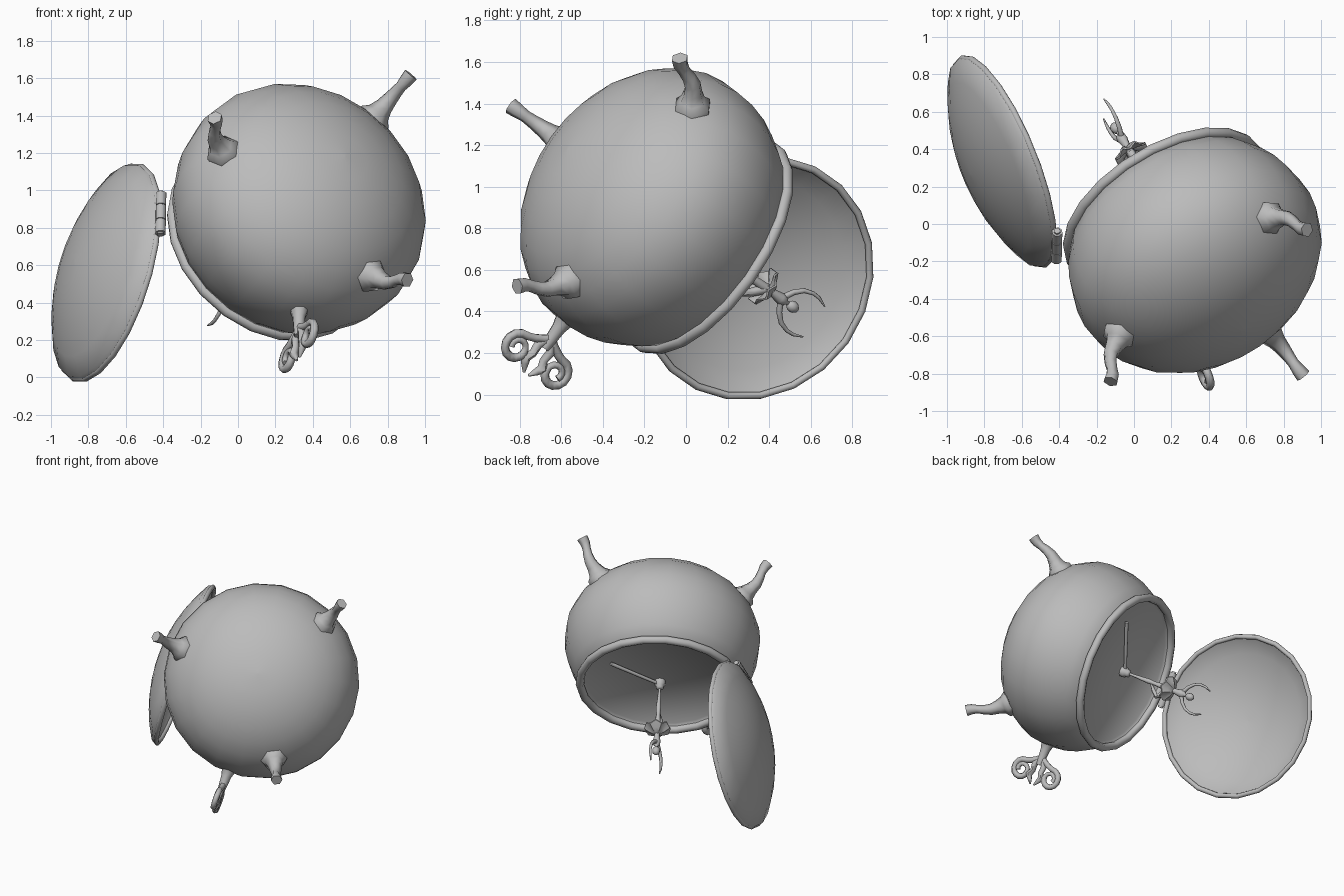
import bpy, bmesh, math
from mathutils import Vector, Matrix

if "Cube" in bpy.data.objects:
    bpy.data.objects.remove(bpy.data.objects["Cube"])

grey = bpy.data.materials.new("plain grey")
grey.diffuse_color = (0.5, 0.5, 0.5, 1)
grey.use_nodes = True
grey.node_tree.nodes["Principled BSDF"].inputs["Base Color"].default_value = grey.diffuse_color

# Tilted box frame: local z runs out of the opening, local x points to the hinge
AXIS = Vector((-0.453, 0.730, -0.512)).normalized()
HINGE = Vector((-0.889, -0.361, 0.273))
HINGE = (HINGE - AXIS * HINGE.dot(AXIS)).normalized()
SIDE = AXIS.cross(HINGE)
FRAME = Matrix((HINGE, SIDE, AXIS)).transposed().to_4x4()
FRAME.translation = (0.563, -0.553, 1.17)


def finish(name, bm, matrix=Matrix(), angle=60):
    bmesh.ops.remove_doubles(bm, verts=bm.verts, dist=1e-5)
    bmesh.ops.recalc_face_normals(bm, faces=bm.faces)
    bm.transform(FRAME @ matrix)
    for f in bm.faces:
        f.smooth = True
    for e in bm.edges:
        if len(e.link_faces) == 2 and e.calc_face_angle(0) > math.radians(angle):
            e.smooth = False
    me = bpy.data.meshes.new(name)
    bm.to_mesh(me)
    bm.free()
    me.materials.append(grey)
    ob = bpy.data.objects.new(name, me)
    bpy.context.collection.objects.link(ob)
    return ob


def bridge(bm, rings):
    for a, b in zip(rings, rings[1:]):
        n = len(a)
        for i in range(n):
            bm.faces.new((a[i], a[(i + 1) % n], b[(i + 1) % n], b[i]))


def lathe(name, profile, segs=22, matrix=Matrix(), wave=0.0, closed=False):
    """Spin (radius, height) points around z; wave ruffles the wide rings."""
    bm = bmesh.new()
    rings = []
    for r, z in profile:
        r = max(r, 1e-4)
        rings.append([bm.verts.new((r * math.cos(2 * math.pi * i / segs),
                                    r * math.sin(2 * math.pi * i / segs),
                                    z + wave * r * (-1) ** i)) for i in range(segs)])
    if closed:
        rings.append(rings[0])
    bridge(bm, rings)
    if not closed:
        bm.faces.new(rings[0])
        bm.faces.new(rings[-1])
    return finish(name, bm, matrix)


def tube(name, path, radii, sides=6, matrix=Matrix(), angle=62):
    """Sweep a polygon with changing radius along a path."""
    bm = bmesh.new()
    pts = [Vector(p) for p in path]
    if not isinstance(radii, (list, tuple)):
        radii = [radii] * len(pts)
    rings, ref = [], None
    for i, p in enumerate(pts):
        t = (pts[min(i + 1, len(pts) - 1)] - pts[max(i - 1, 0)]).normalized()
        if ref is None:
            ref = t.orthogonal()
        ref = (ref - t * ref.dot(t)).normalized()
        bi = t.cross(ref)
        rings.append([bm.verts.new(p + radii[i] * (ref * math.cos(2 * math.pi * k / sides)
                      + bi * math.sin(2 * math.pi * k / sides))) for k in range(sides)])
    bridge(bm, rings)
    bm.faces.new(rings[0])
    bm.faces.new(rings[-1])
    return finish(name, bm, matrix, angle)


def ring(name, radius, minor, matrix, segs=22):
    prof = [(radius + minor * math.cos(k * math.pi / 4), minor * math.sin(k * math.pi / 4))
            for k in range(8)]
    return lathe(name, prof, segs, matrix, closed=True)


# Box body: flattened bowl below the belly, longer shoulder above it
R, MID = 0.70, 0.50
body = [(R * math.sin(a), MID - 0.525 * math.cos(a))
        for a in (math.pi / 2 * k / 8 for k in range(9))]
body += [(R * math.sqrt(1 - ((t - MID) / 0.64) ** 2), t) for t in (0.6, 0.7, 0.79, 0.87)]
lathe("box_body", body + [(0.55, 0.88), (0.535, 0.86), (0, 0.86)])
ring("box_rim", 0.573, 0.03, Matrix.Translation((0, 0, 0.89)))

# Dome lid standing open: short upright lip, shallow dome, rolled edge
LID = Matrix.Translation((0.635, 0, 1.53)) @ Matrix.Rotation(math.pi / 2, 4, 'Y')


def cap(radius, depth, base):
    rho = (radius ** 2 + depth ** 2) / (2 * depth)
    return [(radius * k / 6, math.sqrt(rho ** 2 - (radius * k / 6) ** 2) - rho + depth + base)
            for k in range(7)]


lathe("lid_shell", cap(0.592, 0.165, 0.035) + [(0.605, 0), (0.585, 0)]
      + cap(0.575, 0.165, 0.012)[::-1], 22, LID)
ring("lid_rim", 0.593, 0.018, LID)

# Hinge: three knuckles and a pin
for i, (y0, y1) in enumerate(((-0.13, -0.05), (-0.045, 0.045), (0.05, 0.13))):
    tube(f"hinge_knuckle_{i + 1}", [(0.632, y0, 0.91), (0.632, y1, 0.91)], 0.029, 8)
tube("hinge_pin", [(0.632, -0.14, 0.91), (0.632, 0.14, 0.91)], 0.018, 8)

# Three S-curved feet, each with a faceted collar
foot = [(0.57, 0.27, 0.09), (0.605, 0.235, 0.093), (0.625, 0.215, 0.065),
        (0.66, 0.185, 0.049), (0.695, 0.152, 0.041), (0.719, 0.105, 0.034),
        (0.733, 0.06, 0.03), (0.752, 0.018, 0.037), (0.778, -0.012, 0.041)]
for i in range(3):
    tube(f"foot_{i + 1}", [(r, 0, t) for r, t, w in foot], [w for r, t, w in foot], 6,
         Matrix.Rotation(i * 2 * math.pi / 3, 4, 'Z'))

# Winding key: flared stem, two scrolls and two pointed tails
tube("key_stem", [(0, -u, MID) for u in (0.64, 0.69, 0.73, 0.80, 0.85)],
     [0.075, 0.048, 0.036, 0.03, 0.024], 8)
for s, label in ((1, "upper"), (-1, "lower")):
    pts = [(0.79, 0.0), (0.815, 0.035), (0.835, 0.075)]
    for k in range(19):
        a = math.radians(-100 + k * 27)
        rad = 0.074 - 0.044 * k / 18
        pts.append((0.92 + rad * math.sin(a), 0.125 + rad * math.cos(a)))
    tube(f"key_scroll_{label}", [(0, -u, MID - s * v) for u, v in pts],
         [0.022] * 14 + [0.017] * (len(pts) - 14), 6)
    tail = [(0.81, 0.015), (0.85, 0.04), (0.90, 0.035), (0.935, 0.055), (0.96, 0.04), (1.0, 0.015)]
    tube(f"key_tail_{label}", [(0, -u, MID - s * v) for u, v in tail],
         [0.02, 0.023, 0.02, 0.026, 0.02, 0.006], 6)

# Turning arm and spindle on the inner deck
a = math.radians(126)
tube("turning_arm", [(0, 0, 0.885), (0.42 * math.cos(a), 0.42 * math.sin(a), 0.885)],
     [0.012, 0.014], 8)
lathe("spindle", [(0.04, 0.855), (0.04, 0.89), (0.03, 0.9), (0.028, 0.92), (0.012, 0.93)], 10)

# Dancer: standing leg, bent leg, skirt, torso, head and raised arms
tube("standing_leg", [(0, 0, t) for t in (0.92, 0.99, 1.09, 1.15, 1.21, 1.29)],
     [0.009, 0.012, 0.019, 0.015, 0.021, 0.025])
tube("bent_leg", [(0, -0.01, 1.28), (0, -0.05, 1.24), (0, -0.085, 1.2), (0, -0.05, 1.16),
                  (0, -0.01, 1.12)], [0.024, 0.022, 0.018, 0.015, 0.007])
lathe("skirt", [(0.02, 1.32), (0.055, 1.30), (0.095, 1.27), (0.093, 1.26), (0.05, 1.28),
                (0.02, 1.29)], 14, wave=0.13)
lathe("torso", [(0.024, 1.28), (0.02, 1.33), (0.029, 1.38), (0.027, 1.405), (0.011, 1.42),
                (0.010, 1.44)], 8)
lathe("head", [(0.029 * math.sin(math.pi * k / 6), 1.46 - 0.034 * math.cos(math.pi * k / 6))
               for k in range(7)], 8)
for s, label in ((1, "left"), (-1, "right")):
    arm = [(0.02, 1.395), (0.06, 1.42), (0.095, 1.46), (0.11, 1.51), (0.108, 1.55), (0.09, 1.6)]
    tube(f"arm_{label}", [(0, s * y, t) for y, t in arm],
         [0.016, 0.014, 0.012, 0.010, 0.009, 0.004])
